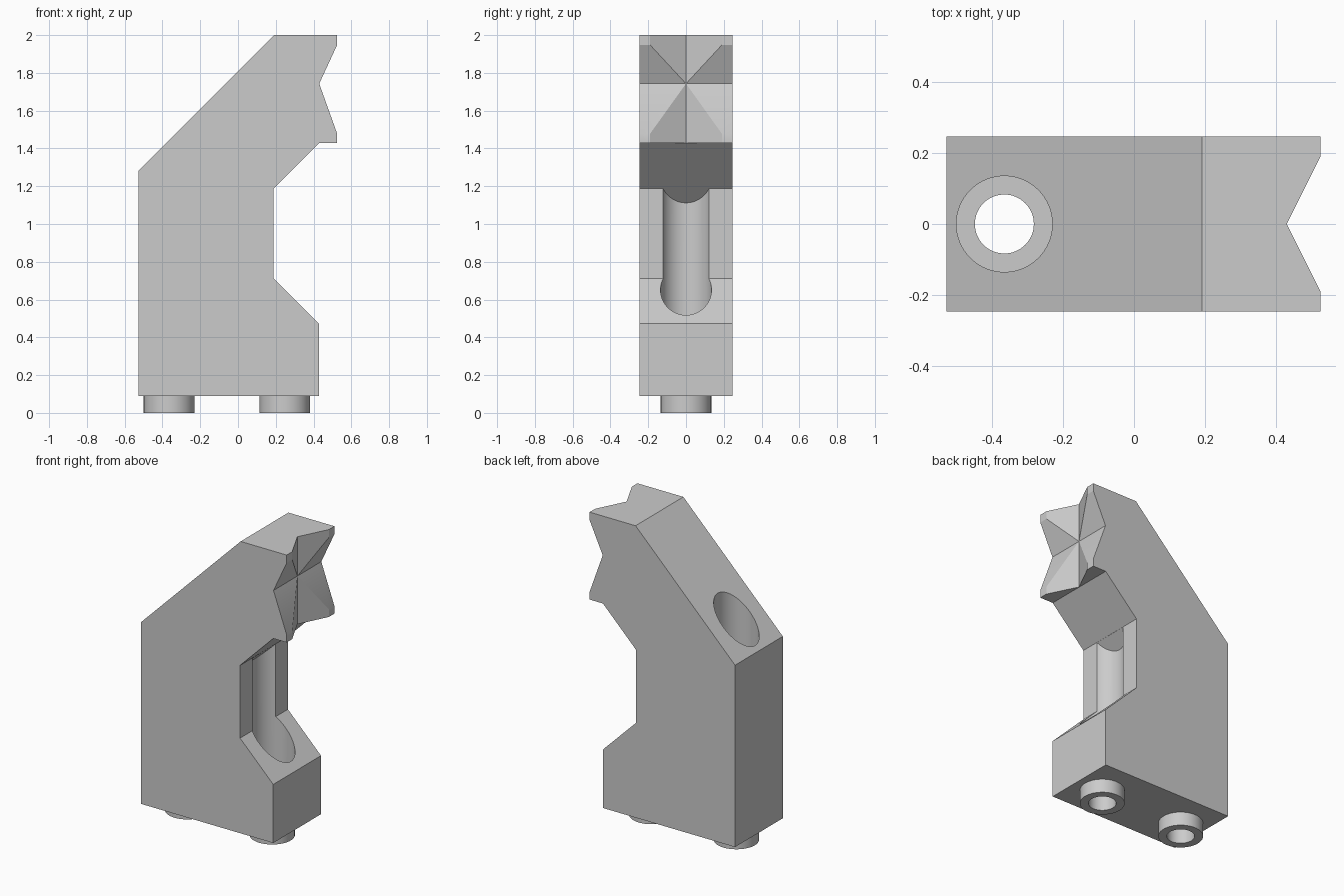
import bpy
import bmesh
from mathutils import Matrix, Vector

if "Cube" in bpy.data.objects:
    bpy.data.objects.remove(bpy.data.objects["Cube"], do_unlink=True)

grey = bpy.data.materials.new("plain_grey")
grey.use_nodes = True
GREY = (0.6, 0.6, 0.6, 1.0)
grey.diffuse_color = GREY
grey.node_tree.nodes["Principled BSDF"].inputs["Base Color"].default_value = GREY

HALF = 0.247
HOLE_X = (-0.365, 0.248)
BORE, BOLT = 0.135, 0.083
BASE_Z, SEAT_Z = 0.09, 0.3


def finish(bm, name):
    bmesh.ops.recalc_face_normals(bm, faces=bm.faces)
    mesh = bpy.data.meshes.new(name)
    bm.to_mesh(mesh)
    bm.free()
    mesh.materials.append(grey)
    obj = bpy.data.objects.new(name, mesh)
    bpy.context.collection.objects.link(obj)
    return obj


def prism(name, points, direction):
    """Extrude a closed outline of 3D points along a vector."""
    bm = bmesh.new()
    face = bm.faces.new([bm.verts.new(p) for p in points])
    out = bmesh.ops.extrude_face_region(bm, geom=[face])
    verts = [g for g in out["geom"] if isinstance(g, bmesh.types.BMVert)]
    bmesh.ops.translate(bm, verts=verts, vec=Vector(direction))
    return finish(bm, name)


def cylinder(name, x, radius, low, high, slope=None):
    """Upright cylinder; slope gives a slanted top at z = x + slope."""
    bm = bmesh.new()
    bmesh.ops.create_cone(bm, cap_ends=True, segments=64, radius1=radius,
                          radius2=radius, depth=high - low,
                          matrix=Matrix.Translation((x, 0, (low + high) / 2)))
    if slope is not None:
        for v in bm.verts:
            if v.co.z > (low + high) / 2:
                v.co.z = v.co.x + slope
    return finish(bm, name)


def combine(target, tool, operation):
    mod = target.modifiers.new(tool.name, "BOOLEAN")
    mod.operation = operation
    mod.solver = "EXACT"
    mod.object = tool
    bpy.context.view_layer.objects.active = target
    bpy.ops.object.modifier_apply(modifier=mod.name)
    bpy.data.objects.remove(tool, do_unlink=True)


# Finger body: side profile extruded across its width
profile = [(-0.528, BASE_Z), (0.428, BASE_Z), (0.428, 0.473), (0.188, 0.712),
           (0.188, 1.188), (0.428, 1.428), (0.525, 1.428), (0.525, 2.0),
           (0.192, 2.0), (-0.528, 1.28)]
body = prism("gripper_finger", [(x, -HALF, z) for x, z in profile],
             (0, 2 * HALF, 0))

# Crossed V grooves in the gripping face
tip, out = 0.43, 0.62
upright = prism("upright_groove",
                [(tip, 0, 1.4), (out, 0.38, 1.4), (out, -0.38, 1.4)], (0, 0, 0.7))
level = prism("level_groove",
              [(tip, -0.3, 1.743), (out, -0.3, 2.153), (out, -0.3, 1.213)],
              (0, 0.6, 0))
combine(body, upright, "DIFFERENCE")
combine(body, level, "DIFFERENCE")

# Locating bosses, wide screw bores and bolt holes
for x in HOLE_X:
    combine(body, cylinder("boss", x, BORE - 0.001, 0, BASE_Z + 0.05), "UNION")
rear_bore = cylinder("rear_bore", HOLE_X[0], BORE, SEAT_Z, 2.1)
front_bore = cylinder("front_bore", HOLE_X[1], BORE, SEAT_Z, 1.2, slope=0.999)
combine(body, rear_bore, "DIFFERENCE")
combine(body, front_bore, "DIFFERENCE")
for x in HOLE_X:
    combine(body, cylinder("bolt_hole", x, BOLT, -0.1, SEAT_Z + 0.1), "DIFFERENCE")

# Smooth bores with crisp edges
bpy.ops.object.select_all(action="DESELECT")
body.select_set(True)
bpy.context.view_layer.objects.active = body
bpy.ops.object.shade_smooth_by_angle(angle=0.35)
